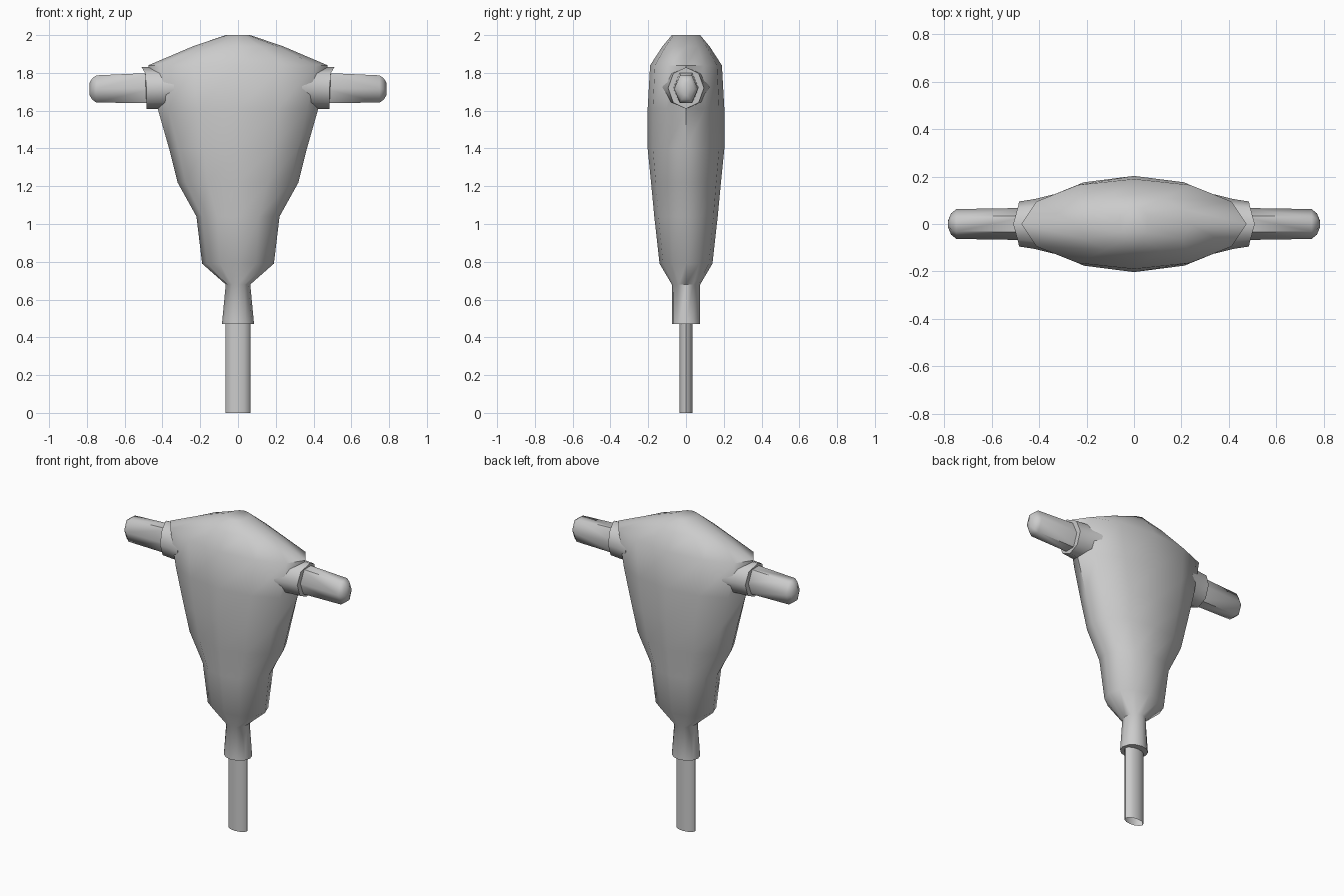
import bpy, bmesh, math

cube = bpy.data.objects.get("Cube")
if cube:
    bpy.data.objects.remove(cube, do_unlink=True)

grey = bpy.data.materials.new("plain_grey")
grey.use_nodes = True
grey.diffuse_color = (0.6, 0.6, 0.6, 1)
grey.node_tree.nodes["Principled BSDF"].inputs["Base Color"].default_value = (0.6, 0.6, 0.6, 1)


def loft(name, rings, caps=(True, True), angle=50):
    """Skin a list of equal-length point rings."""
    bm = bmesh.new()
    rows = [[bm.verts.new(p) for p in ring] for ring in rings]
    n = len(rows[0])
    for low, high in zip(rows, rows[1:]):
        for i in range(n):
            j = (i + 1) % n
            bm.faces.new((low[i], low[j], high[j], high[i]))
    for row, cap in zip((rows[0], rows[-1]), caps):
        if cap:
            bm.faces.new(row)
    bmesh.ops.recalc_face_normals(bm, faces=bm.faces[:])
    mesh = bpy.data.meshes.new(name)
    bm.to_mesh(mesh)
    bm.free()
    mesh.materials.append(grey)
    obj = bpy.data.objects.new(name, mesh)
    bpy.context.collection.objects.link(obj)
    bpy.ops.object.select_all(action="DESELECT")
    obj.select_set(True)
    bpy.context.view_layer.objects.active = obj
    bpy.ops.object.shade_smooth_by_angle(angle=math.radians(angle))
    return obj


def oval(z, rx, ry, sides=12):
    """Horizontal ring."""
    turns = [math.tau * i / sides for i in range(sides)]
    return [(rx * math.cos(t), ry * math.sin(t), z) for t in turns]


def side_ring(side, x, z, ry, rz, sides, lean=0):
    """Upright ring around the x axis; lean pushes the top outward."""
    turns = [math.tau * i / sides for i in range(sides)]
    return [(side * (x + lean * max(0, math.sin(t)) ** 4), ry * math.cos(t),
             z + rz * math.sin(t)) for t in turns]


# Broad tapering body with its narrow neck: height, half width, half depth
body_profile = [
    (0.47, 0.085, 0.075), (0.68, 0.065, 0.075), (0.79, 0.19, 0.14),
    (1.04, 0.22, 0.168), (1.22, 0.32, 0.185), (1.40, 0.365, 0.203),
    (1.61, 0.425, 0.203), (1.84, 0.475, 0.19), (1.94, 0.24, 0.125),
    (2.00, 0.065, 0.075),
]
loft("body", [oval(*row) for row in body_profile])

# Flattened shaft, open at its lower end
loft("shaft", [oval(z, 0.065, 0.035) for z in (0, 0.5)], caps=(False, True))

# Collars and stubby side arms
for side, label in ((1, "left"), (-1, "right")):
    loft(label + "_collar", [
        side_ring(side, 0.34, 1.725, 0.125, 0.11, 8),
        side_ring(side, 0.42, 1.72, 0.105, 0.11, 8),
        side_ring(side, 0.485, 1.72, 0.095, 0.11, 8, lean=0.025),
    ])
    loft(label + "_arm", [
        side_ring(side, 0.44, 1.72, 0.068, 0.093, 6),
        side_ring(side, 0.75, 1.715, 0.063, 0.083, 6),
        side_ring(side, 0.772, 1.715, 0.045, 0.065, 6),
        side_ring(side, 0.785, 1.715, 0.015, 0.04, 6),
    ], angle=65)
